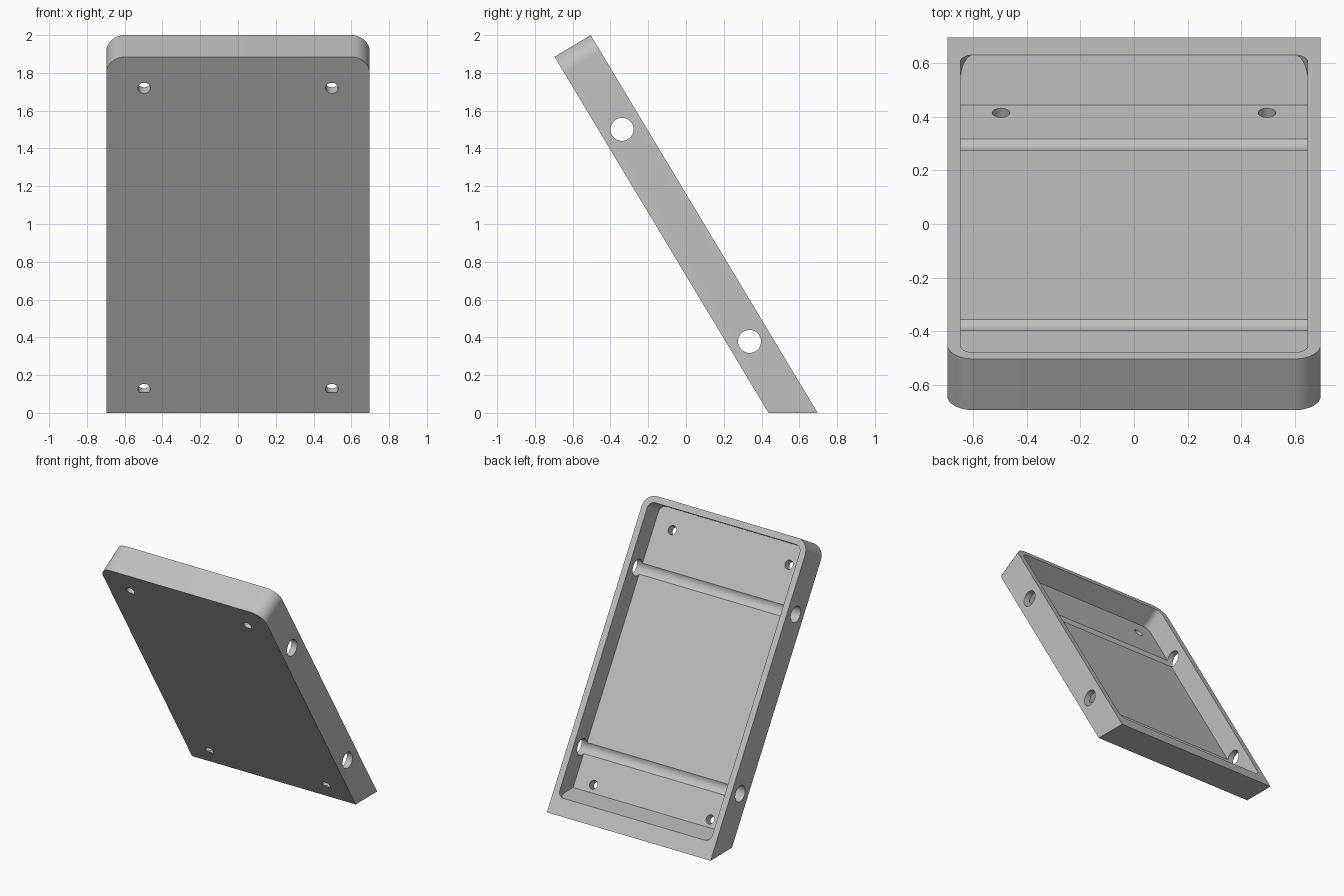
import bpy, bmesh, math
from mathutils import Matrix, Vector

if "Cube" in bpy.data.objects:
    bpy.data.objects.remove(bpy.data.objects["Cube"], do_unlink=True)

TILT = math.radians(31)
LENGTH = 2 / math.cos(TILT)     # slope length of the panel
HALF_W, THICK = 0.697, 0.223
WALL, FLOOR = 0.048, 0.063
LEDGE_Z = 0.108                 # top of the solid foot
# local frame: x across, y towards the back, z up the slope
FRAME = Matrix.Translation((0, 0.697, 0)) @ Matrix.Rotation(TILT, 4, "X")

grey = bpy.data.materials.new("light_grey")
grey.use_nodes = True
grey.diffuse_color = (0.53, 0.53, 0.53, 1)
grey.node_tree.nodes["Principled BSDF"].inputs["Base Color"].default_value = grey.diffuse_color


def rounded_outline(half, low, high, r_low, r_high, steps=12):
    """Rectangle outline with separate corner radii at bottom and top."""
    pts = []
    for sx, z, sz, r, start in ((1, low, 1, r_low, -90), (1, high, -1, r_high, 0),
                                (-1, high, -1, r_high, 90), (-1, low, 1, r_low, 180)):
        n = steps if r else 0
        for i in range(n + 1):
            a = math.radians(start + 90 * i / max(n, 1))
            pts.append((sx * (half - r) + r * math.cos(a), z + sz * r + r * math.sin(a)))
    return pts


def prism(name, outline, start, end, clip_z=None, along_x=False):
    """Extrude an outline in the tilted frame, optionally cut level at clip_z."""
    bm = bmesh.new()

    def place(p, d):
        return FRAME @ Vector((d, p[0], p[1]) if along_x else (p[0], d, p[1]))
    a = [bm.verts.new(place(p, start)) for p in outline]
    b = [bm.verts.new(place(p, end)) for p in outline]
    bm.faces.new(a)
    bm.faces.new(b[::-1])
    for i in range(len(a)):
        j = (i + 1) % len(a)
        bm.faces.new((a[j], a[i], b[i], b[j]))
    if clip_z is not None:
        bmesh.ops.bisect_plane(bm, geom=bm.verts[:] + bm.edges[:] + bm.faces[:],
                               plane_co=(0, 0, clip_z), plane_no=(0, 0, 1), clear_inner=True)
        bmesh.ops.holes_fill(bm, edges=[e for e in bm.edges if e.is_boundary])
    bmesh.ops.recalc_face_normals(bm, faces=bm.faces[:])
    mesh = bpy.data.meshes.new(name)
    bm.to_mesh(mesh)
    bm.free()
    mesh.materials.append(grey)
    ob = bpy.data.objects.new(name, mesh)
    bpy.context.collection.objects.link(ob)
    return ob


def circle(cx, cz, r, n=40):
    return [(cx + r * math.cos(math.tau * i / n), cz + r * math.sin(math.tau * i / n))
            for i in range(n)]


# Leaning panel with a level foot and rounded top corners
panel = prism("leaning_panel", rounded_outline(HALF_W, -0.3, LENGTH, 0, 0.1), -THICK, 0, 0)

# Pocket in the back, ending on the level ledge
pocket_low = LEDGE_Z / math.cos(TILT)
cutters = [prism("pocket_cutter",
                 rounded_outline(HALF_W - WALL, pocket_low, LENGTH - WALL, 0.05, 0.05),
                 FLOOR - THICK, 0.1, LEDGE_Z)]

# Cross holes through both sides, which groove the pocket floor
for height in (0.51, 1.82):
    cutters.append(prism("cross_hole_cutter", circle(-THICK / 2 - 0.003, height, 0.061),
                         -1, 1, along_x=True))

# Screw holes through the floor, the low pair stopped by the foot
for x in (-0.497, 0.497):
    for height in (0.28, 2.14):
        cutters.append(prism("screw_hole_cutter", circle(x, height, 0.033, 32),
                             -0.4, -0.08, LEDGE_Z))

bpy.context.view_layer.objects.active = panel
for cutter in cutters:
    cutter.hide_render = True
    mod = panel.modifiers.new("cut", "BOOLEAN")
    mod.operation, mod.solver, mod.object = "DIFFERENCE", "EXACT", cutter
    bpy.ops.object.modifier_apply(modifier=mod.name)
    bpy.data.objects.remove(cutter, do_unlink=True)

for ob in bpy.context.selected_objects:
    ob.select_set(False)
panel.select_set(True)
bpy.ops.object.shade_smooth_by_angle(angle=math.radians(30))
